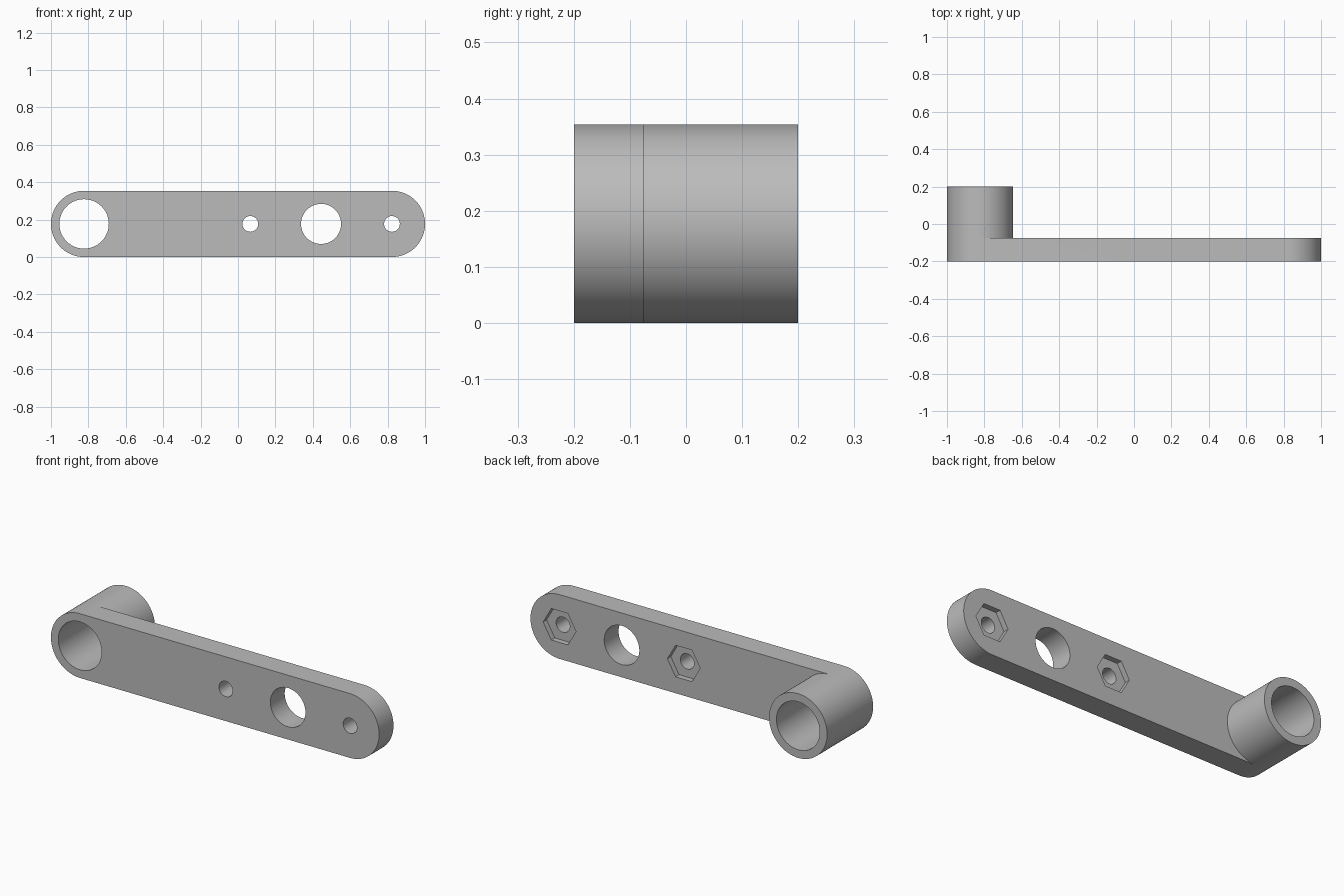
import bpy, bmesh
from math import cos, sin, pi, radians

if "Cube" in bpy.data.objects:
    bpy.data.objects.remove(bpy.data.objects["Cube"])

R = 0.177            # outer radius of the rounded ends
END = 1 - R          # distance of end centres from the middle
FRONT, PLATE_BACK, BACK = -0.2, -0.075, 0.2
POCKET_FLOOR = PLATE_BACK - 0.03

grey = bpy.data.materials.new("grey")
grey.use_nodes = True
colour = (0.5, 0.5, 0.5, 1)
grey.diffuse_color = colour
grey.node_tree.nodes["Principled BSDF"].inputs["Base Color"].default_value = colour


def arc(cx, r, start, end, n):
    """Points on an arc in the XZ plane, both ends included."""
    return [(cx + r * cos(start + (end - start) * i / n),
             R + r * sin(start + (end - start) * i / n)) for i in range(n + 1)]


def circle(cx, r, n=96):
    return arc(cx, r, pi / 2, 2.5 * pi, n)[:-1]


def prism(name, outline, y0, y1):
    """Extrude an XZ outline from y0 to y1."""
    bm = bmesh.new()
    face = bm.faces.new([bm.verts.new((x, y0, z)) for x, z in outline])
    ext = bmesh.ops.extrude_face_region(bm, geom=[face])
    moved = [v for v in ext["geom"] if isinstance(v, bmesh.types.BMVert)]
    bmesh.ops.translate(bm, verts=moved, vec=(0, y1 - y0, 0))
    bmesh.ops.recalc_face_normals(bm, faces=bm.faces)
    mesh = bpy.data.meshes.new(name)
    bm.to_mesh(mesh)
    bm.free()
    mesh.materials.append(grey)
    obj = bpy.data.objects.new(name, mesh)
    bpy.context.collection.objects.link(obj)
    return obj


def combine(target, tool, operation):
    """Apply a boolean and discard the tool object."""
    mod = target.modifiers.new(operation.title(), "BOOLEAN")
    mod.operation, mod.solver, mod.object = operation, "EXACT", tool
    bpy.context.view_layer.objects.active = target
    bpy.ops.object.modifier_apply(modifier=mod.name)
    bpy.data.objects.remove(tool)


# Flat arm with rounded ends
outline = arc(END, R, -pi / 2, pi / 2, 48) + arc(-END, R, pi / 2, 1.5 * pi, 48)
arm = prism("lever_arm", outline, FRONT, PLATE_BACK)

# Tubular boss standing out at the back of one end
combine(arm, prism("boss", circle(-END, R), FRONT, BACK), "UNION")

# Through holes: boss bore, large hole and two bolt holes
for x, r in ((-END, 0.132), (0.444, 0.107), (0.066, 0.042), (END, 0.042)):
    combine(arm, prism("hole_cutter", circle(x, r), FRONT - 0.1, BACK + 0.1), "DIFFERENCE")

# Hexagonal nut pockets in the back, corners pointing along the arm
for x in (0.066, END):
    hexagon = arc(x, 0.1, 0, 2 * pi, 6)[:-1]
    combine(arm, prism("pocket_cutter", hexagon, POCKET_FLOOR, PLATE_BACK + 0.1), "DIFFERENCE")

# Smooth curved walls, crisp rims
bpy.ops.object.select_all(action="DESELECT")
arm.select_set(True)
bpy.context.view_layer.objects.active = arm
bpy.ops.object.shade_smooth_by_angle(angle=radians(30))
